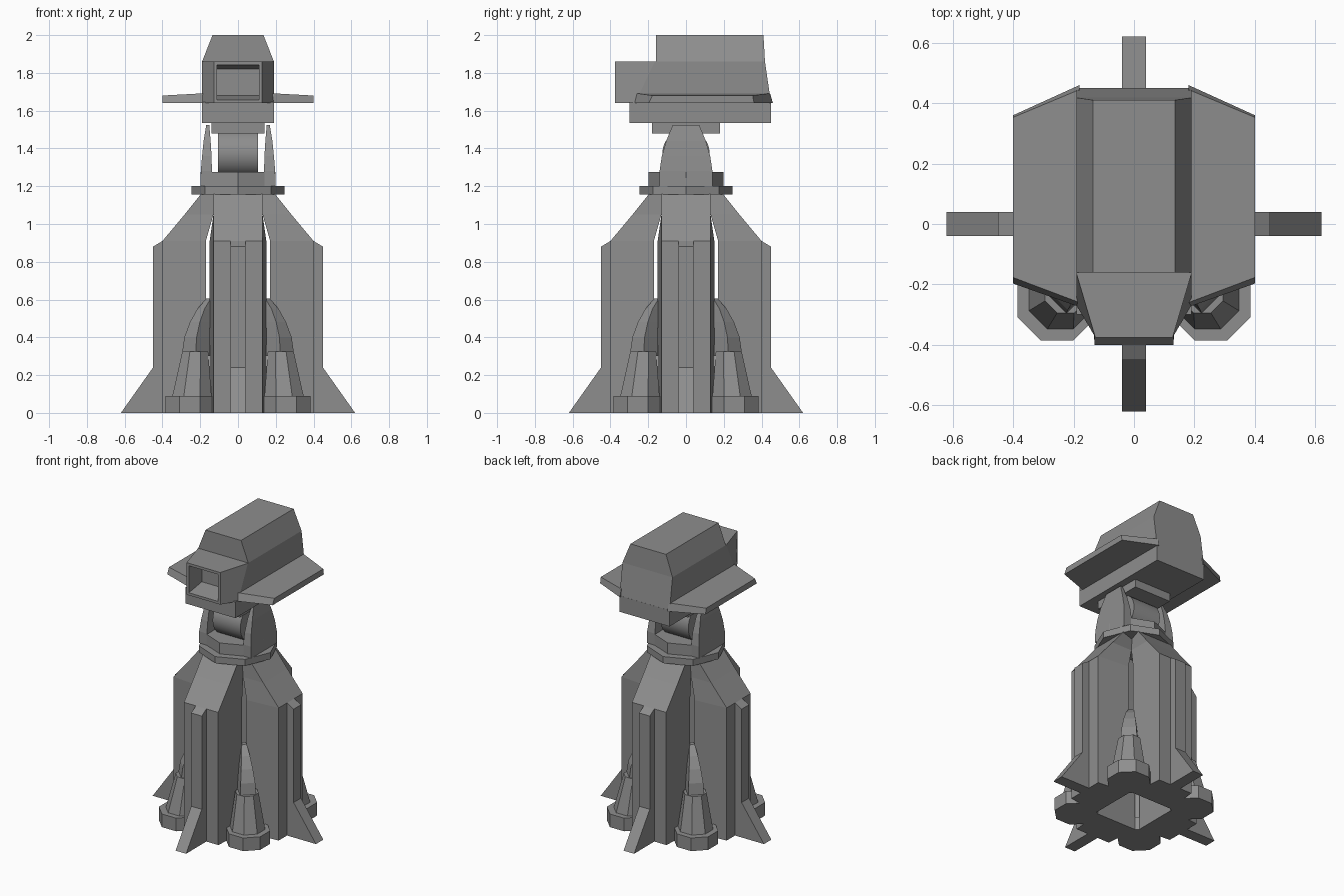
import bpy, bmesh, math
from mathutils import Matrix, Vector

if "Cube" in bpy.data.objects:
    bpy.data.objects.remove(bpy.data.objects["Cube"], do_unlink=True)

# Single grey material
grey = bpy.data.materials.new("plain_grey")
grey.use_nodes = True
COLOUR = (0.27, 0.27, 0.27, 1)
grey.diffuse_color = COLOUR
grey.node_tree.nodes["Principled BSDF"].inputs["Base Color"].default_value = COLOUR


def finish(name, bm, turn=0.0):
    """Rotate about z, fix normals and link the mesh as an object."""
    bmesh.ops.rotate(bm, verts=bm.verts, cent=(0, 0, 0), matrix=Matrix.Rotation(turn, 3, 'Z'))
    bmesh.ops.recalc_face_normals(bm, faces=bm.faces)
    me = bpy.data.meshes.new(name)
    bm.to_mesh(me)
    bm.free()
    me.materials.append(grey)
    ob = bpy.data.objects.new(name, me)
    bpy.context.collection.objects.link(ob)
    return ob


def loft(rings):
    """Closed solid through rings with the same number of points."""
    bm = bmesh.new()
    vs = [[bm.verts.new(p) for p in ring] for ring in rings]
    n = len(vs[0])
    for a, b in zip(vs, vs[1:]):
        for i in range(n):
            bm.faces.new((a[i], a[(i + 1) % n], b[(i + 1) % n], b[i]))
    bm.faces.new(vs[0][::-1])
    bm.faces.new(vs[-1])
    return bm


def rect(x0, x1, y0, y1, z):
    return [(x0, y0, z), (x1, y0, z), (x1, y1, z), (x0, y1, z)]


def octagon(cx, cy, r, z, phase=0.0):
    return [(cx + r * math.cos(phase + i * math.pi / 4),
             cy + r * math.sin(phase + i * math.pi / 4), z) for i in range(8)]


def box(name, x0, x1, y0, y1, z0, z1):
    return finish(name, loft([rect(x0, x1, y0, y1, z0), rect(x0, x1, y0, y1, z1)]))


# Tower pillars with fins: (z, outer radius, inner radius, inner half width)
PILLAR = [(0, .40, .17, .15), (.91, .40, .17, .15), (1.05, .283, .13, .13), (1.16, .195, .10, .10)]
FIN = [(.30, 0), (.62, 0), (.45, .24), (.45, .88), (.40, .91), (.30, .91)]
for i, side in enumerate(("left", "back", "right", "front")):
    turn = i * math.pi / 2
    rings = [[(ro, -.13, z), (ro, .13, z), (ri, w, z), (ri, -w, z)] for z, ro, ri, w in PILLAR]
    finish(side + "_pillar", loft(rings), turn)
    finish(side + "_fin", loft([[(r, y, z) for r, z in FIN] for y in (-.04, .04)]), turn)

# Diagonal feet: pad, tapered socket and curved horn
# Horn stations: (radius, z, half depth, half width)
HORN = [(.315, .30, .055, .052), (.308, .40, .048, .046), (.285, .48, .038, .037),
        (.25, .55, .028, .027), (.205, .605, .016, .016)]
P8 = math.pi / 8
for i, corner in enumerate(("back_left", "back_right", "front_right", "front_left")):
    turn = math.pi / 4 + i * math.pi / 2
    finish(corner + "_foot_pad",
           loft([octagon(.36, 0, .141, z, P8 + math.pi / 4) for z in (0, .09)]), turn)
    finish(corner + "_foot_socket",
           loft([octagon(.345, 0, .112, .09, P8), octagon(.32, 0, .074, .325, P8)]), turn)
    finish(corner + "_horn", loft([rect(r - d, r + d, -w, w, z) for r, z, d, w in HORN]), turn)

# Collar and turntable
finish("collar", loft([octagon(0, 0, .247, z) for z in (1.155, 1.20)]))
finish("turntable", loft([octagon(0, 0, .198, z) for z in (1.20, 1.275)]))

# Yoke ears: (z, half depth, inner x, outer x)
EAR = [(1.20, .14, .135, .198), (1.28, .14, .138, .197), (1.36, .128, .14, .19),
       (1.44, .105, .145, .182), (1.525, .07, .152, .168)]
for side, s in (("left", 1), ("right", -1)):
    finish(side + "_yoke_ear", loft([rect(s * a, s * b, -d, d, z) for z, d, a, b in EAR]))

# Round pivot between the ears
bm = bmesh.new()
bmesh.ops.create_cone(bm, cap_ends=True, segments=32, radius1=.125, radius2=.125, depth=.21,
                      matrix=Matrix.Translation((0, 0, 1.375)) @ Matrix.Rotation(math.pi / 2, 4, 'Y'))
pivot = finish("pivot", bm)
bpy.context.view_layer.objects.active = pivot
pivot.select_set(True)
bpy.ops.object.shade_smooth_by_angle(angle=math.radians(35))
pivot.select_set(False)

# Head: neck plate, base and main body
box("neck_plate", -.14, .14, -.18, .18, 1.48, 1.535)
box("head_base", -.19, .19, -.30, .45, 1.535, 1.645)
finish("head_body", loft([rect(-.19, .19, -.16, .45, 1.64),
                          rect(-.19, .19, -.16, .418, 1.86),
                          rect(-.135, .135, -.16, .41, 2.0)]))

# Muzzle with a recessed window in its front face
MUZZLE = [(1.64, -.27), (1.86, -.165)]
bm = loft([[(-.19, -.10, z), (-.19, y, z), (-.128, -.375, z),
            (.128, -.375, z), (.19, y, z), (.19, -.10, z)] for z, y in MUZZLE])
bmesh.ops.recalc_face_normals(bm, faces=bm.faces)
front = min(bm.faces, key=lambda f: f.calc_center_median().y)
bmesh.ops.inset_individual(bm, faces=[front], thickness=.025)
panel = bmesh.ops.extrude_discrete_faces(bm, faces=[front])["faces"][0]
for v in panel.verts:
    v.co.y += .14
    v.co.z = 1.75 + (v.co.z - 1.75) * .76
finish("muzzle", bm)

# Side wings, root to tip
for side, s in (("left", 1), ("right", -1)):
    root = [(s * .18, -.275, 1.64), (s * .18, .46, 1.64), (s * .18, .445, 1.692), (s * .18, -.26, 1.692)]
    tip = [(s * .40, -.197, 1.64), (s * .40, .36, 1.64), (s * .40, .353, 1.68), (s * .40, -.177, 1.68)]
    finish(side + "_wing", loft([root, tip]))
